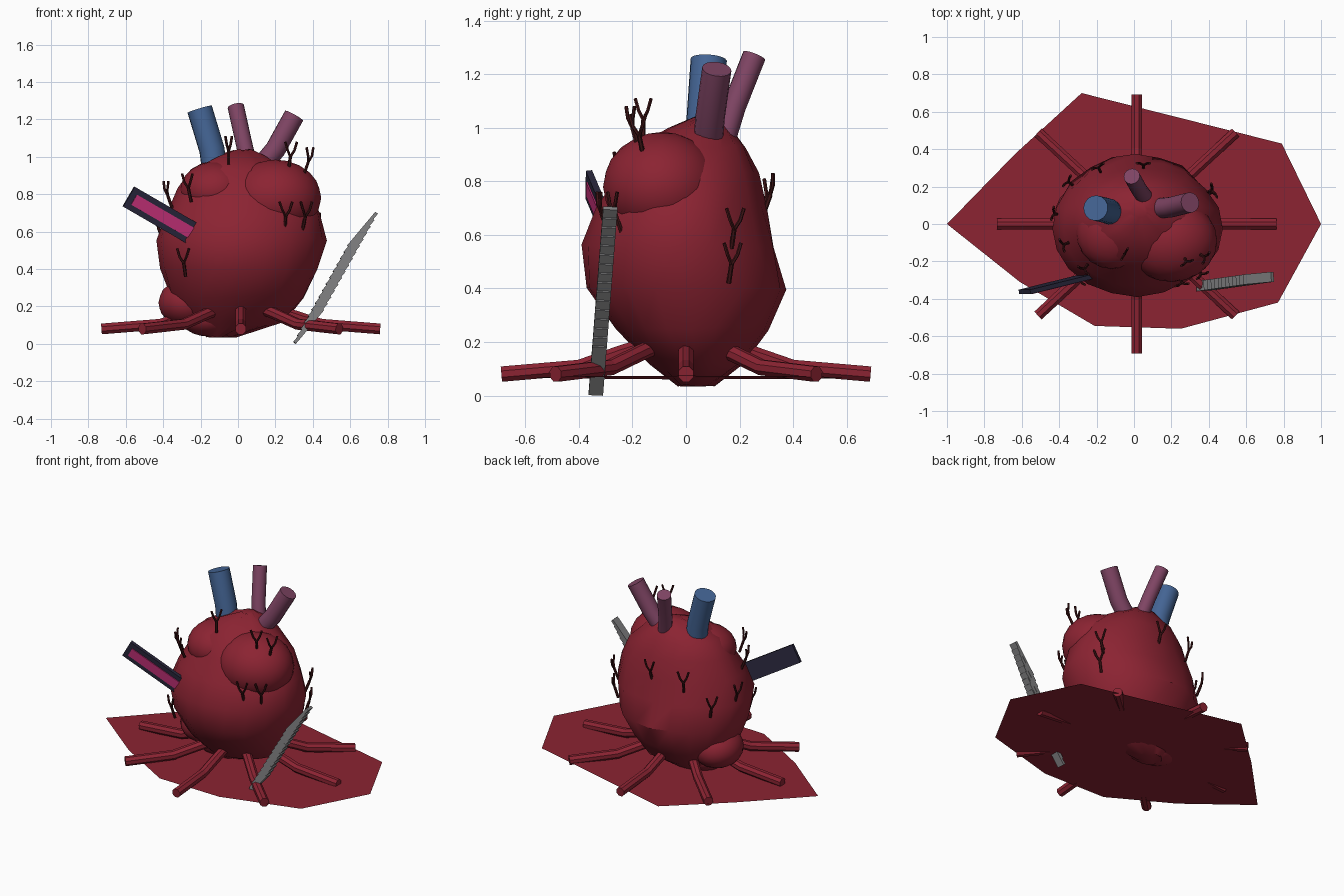
import bpy, bmesh, math, random
from mathutils import Vector, Matrix

if "Cube" in bpy.data.objects:
    bpy.data.objects.remove(bpy.data.objects["Cube"])

random.seed(4)


def mat(name, r, g, b):
    m = bpy.data.materials.new(name)
    m.diffuse_color = (r, g, b, 1)
    m.use_nodes = True
    m.node_tree.nodes["Principled BSDF"].inputs["Base Color"].default_value = m.diffuse_color
    return m


RED = mat("heart red", .26, .017, .032)
DARK = mat("dark vein", .05, .007, .008)
BLUE = mat("vein blue", .058, .13, .30)
MAUVE = mat("artery mauve", .21, .058, .125)
BLACK = mat("device black", .022, .02, .045)
PINK = mat("screen pink", .56, .03, .19)
GREY = mat("stair grey", .22, .22, .225)


def finish(name, bm, material, smooth=None):
    bmesh.ops.recalc_face_normals(bm, faces=bm.faces[:])
    me = bpy.data.meshes.new(name)
    bm.to_mesh(me)
    bm.free()
    me.materials.append(material)
    ob = bpy.data.objects.new(name, me)
    bpy.context.collection.objects.link(ob)
    if smooth:
        bpy.ops.object.select_all(action='DESELECT')
        ob.select_set(True)
        bpy.context.view_layer.objects.active = ob
        bpy.ops.object.shade_smooth_by_angle(angle=math.radians(smooth))
    return ob


def loft(bm, rings):
    """Skin a list of equal point rings and cap both ends."""
    rs = [[bm.verts.new(p) for p in ring] for ring in rings]
    n = len(rs[0])
    for a, b in zip(rs, rs[1:]):
        for i in range(n):
            j = (i + 1) % n
            bm.faces.new((a[i], a[j], b[j], b[i]))
    bm.faces.new(rs[0][::-1])
    bm.faces.new(rs[-1])


def tube(bm, pts, radius, sides):
    pts = [Vector(p) for p in pts]
    d0 = (pts[-1] - pts[0]).normalized()
    side = d0.cross(Vector((0, 0, 1)))
    if side.length < .1:
        side = d0.cross(Vector((0, 1, 0)))
    rings = []
    for i, p in enumerate(pts):
        d = (pts[min(i + 1, len(pts) - 1)] - pts[max(i - 1, 0)]).normalized()
        u = (side - d * side.dot(d)).normalized()
        v = d.cross(u)
        rings.append([p + (u * math.cos(a) + v * math.sin(a)) * radius
                      for a in (2 * math.pi * (k + .5) / sides for k in range(sides))])
    loft(bm, rings)


def box(bm, center, ax, ay, az, size):
    """Box with given local axes and full sizes."""
    m = Matrix((ax * size[0], ay * size[1], az * size[2])).transposed().to_4x4()
    m.translation = center
    bmesh.ops.create_cube(bm, size=1, matrix=m)


# heart body: lopsided elliptical rings (z, left, right, front, back)
ROWS = [(.04, -.17, -.01, -.03, .11), (.12, -.28, .25, -.14, .22),
        (.25, -.36, .36, -.27, .31), (.40, -.41, .43, -.375, .38),
        (.56, -.43, .467, -.385, .335), (.70, -.38, .445, -.34, .30),
        (.83, -.32, .38, -.25, .268), (.93, -.25, .28, -.19, .22),
        (1.0, -.12, .15, -.07, .165), (1.035, -.02, .07, .03, .11)]
rings = []
for z, l, r, f, b in ROWS:
    ring = []
    for k in range(20):
        a = 2 * math.pi * k / 20
        w = 1 + random.uniform(-.025, .02)
        ring.append(((l + r) / 2 + (r - l) / 2 * math.cos(a) * w,
                     (f + b) / 2 + (b - f) / 2 * math.sin(a) * w,
                     z + random.uniform(-.008, .008)))
    rings.append(ring)
bm = bmesh.new()
loft(bm, rings)
finish("heart_body", bm, RED, 35)

# bulging chambers
LOBES = [("front_chamber", (.20, -.09, .78), (.245, .22, .205)),
         ("left_chamber", (-.12, -.04, .82), (.19, .20, .155)),
         ("lower_left_chamber", (-.27, .04, .22), (.155, .17, .13)),
         ("bottom_chamber", (-.16, .03, .14), (.15, .14, .10))]
for name, c, s in LOBES:
    bm = bmesh.new()
    bmesh.ops.create_icosphere(bm, subdivisions=3, radius=1)
    for v in bm.verts:
        v.co = Vector(c) + Vector(v.co[i] * s[i] for i in range(3))
    finish(name, bm, RED, 35)

# great vessels on top
VESSELS = [("blue_vein", [(-.12, .06, .90), (-.14, .07, 1.04), (-.205, .085, 1.255)], .068, BLUE),
           ("middle_artery", [(.06, .14, .95), (.03, .18, 1.08), (-.012, .255, 1.27)], .044, MAUVE),
           ("right_artery", [(.10, .08, .92), (.20, .09, 1.04), (.30, .115, 1.22)], .055, MAUVE)]
for name, pts, r, m in VESSELS:
    bm = bmesh.new()
    tube(bm, pts, r, 16)
    finish(name, bm, m, 40)

# eight roots spreading over the ground
for k in range(8):
    a = k * math.pi / 4
    c, s = math.cos(a), math.sin(a)
    bm = bmesh.new()
    tube(bm, [(.015 + c * r * 1.08, s * r, z) for r, z in
              ((.16, .185), (.24, .16), (.40, .105), (.69, .08))], .031, 8)
    finish("root_%d" % k, bm, RED)

# thin ground sheet
SHEET = [(-1, 0), (-.61, -.31), (-.21, -.545), (.25, -.56), (.77, -.42),
         (1, 0), (.79, .43), (-.28, .70), (-.636, .374)]
bm = bmesh.new()
bm.faces.new([bm.verts.new((x, y, .067 + .007 * x)) for x, y in SHEET])
finish("ground_sheet", bm, RED)

# small forked veins: base point and outward direction
FORKS = [((-.35, -.10, .72), (-.5, -.2)), ((-.25, -.22, .76), (-.3, -.4)),
         ((-.05, -.16, .96), (0, 0)), ((.25, -.29, .61), (.1, -.5)),
         ((.345, -.24, .61), (.3, -.5)), ((.35, -.16, .90), (.5, -.3)),
         ((.27, -.18, .93), (.2, -.4)), ((-.28, -.28, .36), (-.2, -.4)),
         ((.05, .29, .68), (0, .5)), ((-.18, .28, .66), (-.2, .4)),
         ((.40, .16, .42), (.4, .2)), ((.39, .17, .55), (.5, .2)),
         ((-.40, .05, .55), (-.5, .1)), ((-.33, .21, .5), (-.4, .3))]
bm = bmesh.new()
for base, out in FORKS:
    p = Vector(base)
    o = Vector((out[0], out[1], 0))
    t = Vector((-o.y, o.x, 0)).normalized() if o.length > .1 else Vector((.5, .85, 0))
    mid = p + o * .05 + Vector((0, 0, .07))
    tube(bm, [p, mid], .009, 6)
    for s in (-1, 1):
        tube(bm, [mid, mid + t * s * .02 + o * .02 + Vector((0, 0, .035)),
                  mid + t * s * .035 + o * .02 + Vector((0, 0, .08))], .007, 6)
finish("forked_veins", bm, DARK)

# flat black device stuck in the side, with a pink strip on its front
ax = Vector((-.345, -.085, .20)).normalized()
az = Vector((.5, 0, .87))
az = (az - ax * az.dot(ax)).normalized()
ay = az.cross(ax).normalized()
if ay.y > 0:
    ay = -ay
center = Vector((-.39, -.315, .675))
bm = bmesh.new()
box(bm, center, ax, ay, az, (.46, .024, .123))
finish("device_case", bm, BLACK)
bm = bmesh.new()
box(bm, center + ay * .014 - ax * .016, ax, ay, az, (.43, .007, .062))
finish("device_strip", bm, PINK)

# stair of overlapping tilted slats
N = 16
ax = Vector((.64, .06, .765)).normalized()
ay = Vector((0, 1, 0))
ay = (ay - ax * ay.dot(ax)).normalized()
az = ax.cross(ay)
lo, hi = Vector((.378, -.33, .096)), Vector((.665, -.29, .61))
bm = bmesh.new()
for i in range(N):
    box(bm, lo.lerp(hi, i / (N - 1)), ax, ay, az, (.235, .054, .018))
finish("stair_slats", bm, GREY)
